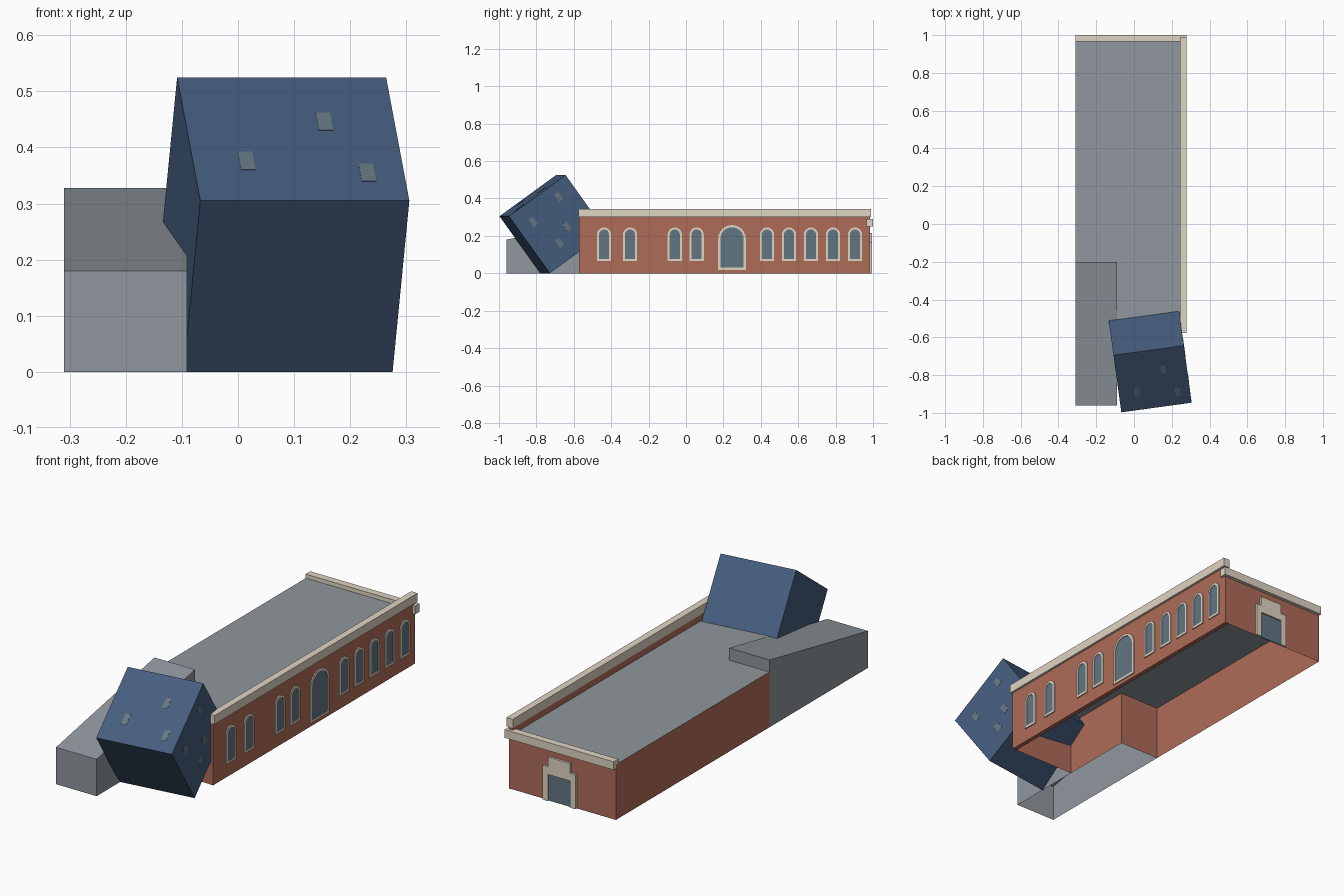
import bpy, bmesh, math
from mathutils import Matrix, Vector, Euler

if "Cube" in bpy.data.objects:
    bpy.data.objects.remove(bpy.data.objects["Cube"])


def material(name, rgb):
    m = bpy.data.materials.new(name)
    m.diffuse_color = (*rgb, 1)
    m.use_nodes = True
    m.node_tree.nodes["Principled BSDF"].inputs["Base Color"].default_value = m.diffuse_color
    return m


BRICK = material("brick", (0.43, 0.15, 0.10))
CREAM = material("cream_stone", (0.74, 0.66, 0.54))
GLASS = material("glass", (0.12, 0.18, 0.23))
ROOF = material("roof_grey", (0.28, 0.31, 0.34))
BLUE = material("blue_cladding", (0.06, 0.11, 0.21))
PANE = material("cube_glass", (0.13, 0.18, 0.22))


def finish(name, bm, *mats):
    bmesh.ops.recalc_face_normals(bm, faces=bm.faces[:])
    me = bpy.data.meshes.new(name)
    bm.to_mesh(me)
    bm.free()
    for m in mats:
        me.materials.append(m)
    ob = bpy.data.objects.new(name, me)
    bpy.context.collection.objects.link(ob)
    return ob


def box(name, lo, hi, mat, frame=Matrix()):
    lo, hi = Vector(lo), Vector(hi)
    bm = bmesh.new()
    m = frame @ Matrix.Translation((lo + hi) / 2) @ Matrix.Diagonal((*(hi - lo), 1))
    bmesh.ops.create_cube(bm, size=1, matrix=m)
    return finish(name, bm, mat)


def shell(name, outline, heights, mats):
    """Walls and a roof over an outline, open underneath; last slot is the roof."""
    bm = bmesh.new()
    low = [bm.verts.new((x, y, 0)) for x, y in outline]
    top = [bm.verts.new((x, y, h)) for (x, y), h in zip(outline, heights)]
    n = len(outline)
    for i in range(n):
        j = (i + 1) % n
        bm.faces.new((low[i], low[j], top[j], top[i]))
    bm.faces.new(top).material_index = len(mats) - 1
    return finish(name, bm, *mats)


def panel(name, outer, place, depth, mat, inner=None):
    """Extruded flat shape, or an extruded ring when an inner outline is given."""
    bm = bmesh.new()
    a = [bm.verts.new(place(*p)) for p in outer]
    if inner:
        b = [bm.verts.new(place(*p)) for p in inner]
        n = len(a)
        faces = [bm.faces.new((a[i], a[(i + 1) % n], b[(i + 1) % n], b[i])) for i in range(n)]
    else:
        faces = [bm.faces.new(a)]
    ext = bmesh.ops.extrude_face_region(bm, geom=faces, use_keep_orig=True)
    moved = [v for v in ext["geom"] if isinstance(v, bmesh.types.BMVert)]
    bmesh.ops.translate(bm, verts=moved, vec=depth)
    return finish(name, bm, mat)


def arch(c, half, z0, z1, steps=12):
    spring = z1 - half
    pts = [(c - half, z0), (c + half, z0)]
    for i in range(steps + 1):
        t = math.pi * i / steps
        pts.append((c + half * math.cos(t), spring + half * math.sin(t)))
    return pts


# main hall: L-shaped plan, open underneath
hall = [(-0.31, 0.983), (-0.31, -0.20), (-0.09, -0.20),
        (-0.09, -0.57), (0.25, -0.57), (0.25, 0.983)]
shell("main_hall", hall, [0.27] * 6, (BRICK, ROOF))

# sloping side annex
annex = [(-0.31, -0.96), (-0.091, -0.96), (-0.091, -0.201), (-0.31, -0.201)]
shell("sloped_annex", annex, [0.18, 0.18, 0.328, 0.328], (ROOF,))

# long facade, parapet and rear cornice
box("long_facade", (0.245, -0.572, 0), (0.266, 0.985, 0.303), BRICK)
box("facade_parapet", (0.243, -0.576, 0.302), (0.277, 0.988, 0.345), CREAM)
box("rear_cornice", (-0.31, 0.965, 0.25), (0.279, 1.0, 0.29), CREAM)

# arched windows and the tall central arch: centre, half width, bottom, top, trim
openings = [(y, 0.038, 0.065, 0.245, 0.011) for y in
            (-0.438, -0.299, -0.06, 0.057, 0.433, 0.551, 0.668, 0.786, 0.904)]
openings.append((0.246, 0.074, 0.018, 0.258, 0.012))
on_facade = lambda a, b: (0.265, a, b)
for i, (c, half, z0, z1, t) in enumerate(openings):
    hole = arch(c, half - t, z0 + t, z1 - t)
    panel(f"arch_frame_{i}", arch(c, half, z0, z1), on_facade, (0.006, 0, 0), CREAM, hole)
    panel(f"arch_glass_{i}", hole, on_facade, (0.003, 0, 0), GLASS)

# rear doorway with a stepped surround
on_rear = lambda a, b: (a - 0.01, 0.982, b)
surround = [(0.06, 0), (0.09, 0), (0.09, 0.167), (0.06, 0.167), (0.06, 0.215),
            (-0.06, 0.215), (-0.06, 0.167), (-0.09, 0.167), (-0.09, 0), (-0.06, 0),
            (-0.06, 0.13), (0.06, 0.13)]
panel("rear_door_surround", surround, on_rear, (0, 0.012, 0), CREAM)
panel("rear_door_glass", [(-0.06, 0), (0.06, 0), (0.06, 0.13), (-0.06, 0.13)],
      on_rear, (0, 0.005, 0), GLASS)

# tilted cube resting on its lower edge
h = 0.188
tilt = (Matrix.Translation((0.0835, -0.7115, 0.2625))
        @ Euler((math.radians(35.8), 0, math.radians(7.8))).to_matrix().to_4x4())
box("tilted_cube", (-h, -h, -h), (h, h, h), BLUE, tilt)

# small windows on the cube's upper and right faces
for i, (x, y) in enumerate([(-0.091, -0.067), (0.062, 0.053), (0.122, -0.103)]):
    box(f"cube_top_window_{i}", (x - 0.013, y - 0.027, h - 0.01),
        (x + 0.013, y + 0.027, h + 0.001), PANE, tilt)
for i, (y, z) in enumerate([(-0.10, 0.087), (0.091, 0.116), (0.033, -0.039), (-0.05, -0.087)]):
    box(f"cube_side_window_{i}", (h - 0.01, y - 0.014, z - 0.024),
        (h + 0.001, y + 0.014, z + 0.024), PANE, tilt)
